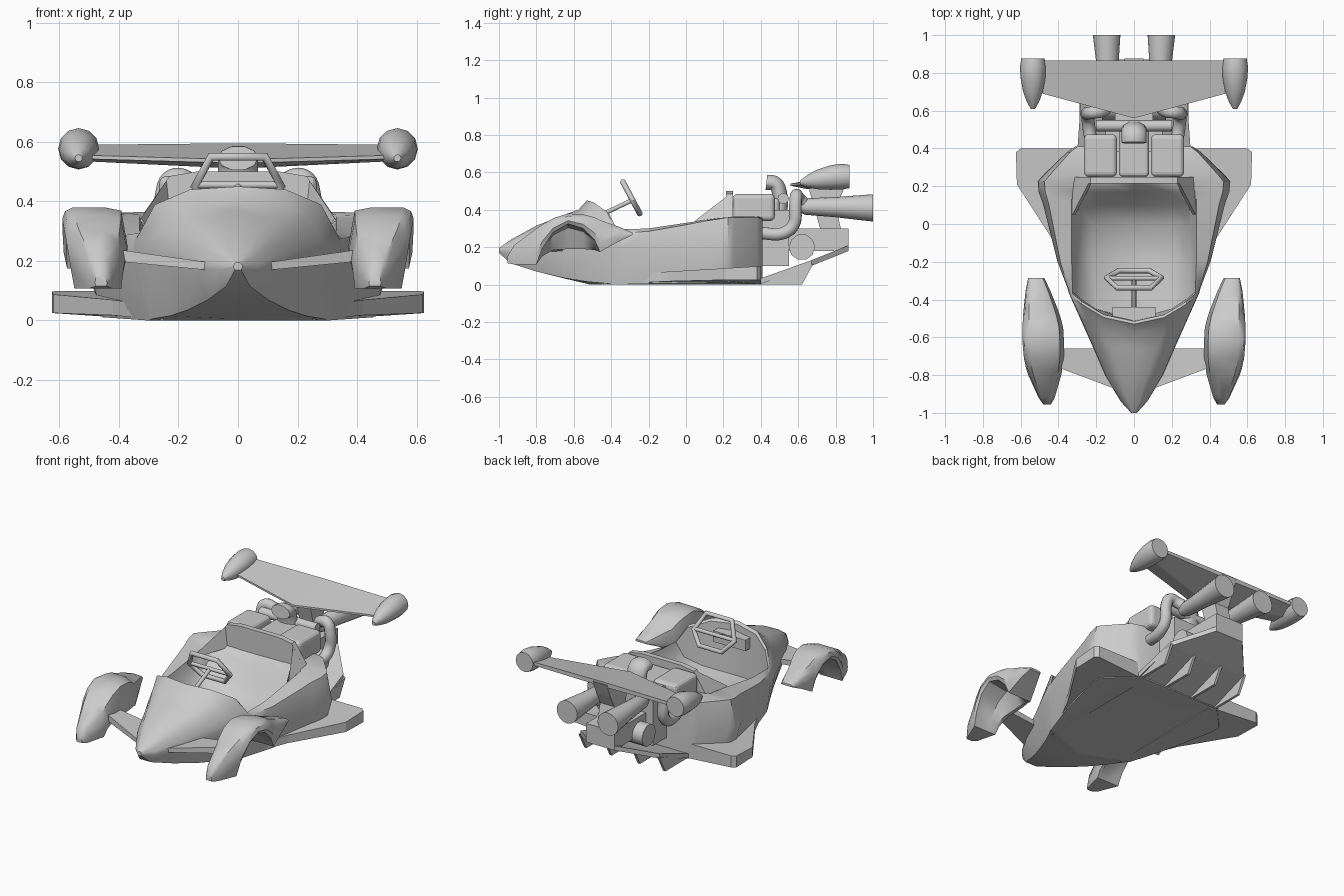
import bpy, bmesh, math

old = bpy.data.objects.get("Cube")
if old:
    bpy.data.objects.remove(old)

grey = bpy.data.materials.new("light_grey")
grey.use_nodes = True
grey.diffuse_color = (0.6, 0.6, 0.6, 1)
grey.node_tree.nodes["Principled BSDF"].inputs["Base Color"].default_value = (0.6, 0.6, 0.6, 1)


def finish(name, bm, smooth=30):
    bmesh.ops.remove_doubles(bm, verts=bm.verts, dist=0.0005)
    bmesh.ops.recalc_face_normals(bm, faces=bm.faces)
    mesh = bpy.data.meshes.new(name)
    bm.to_mesh(mesh)
    bm.free()
    mesh.materials.append(grey)
    obj = bpy.data.objects.new(name, mesh)
    bpy.context.collection.objects.link(obj)
    bpy.ops.object.select_all(action="DESELECT")
    obj.select_set(True)
    bpy.context.view_layer.objects.active = obj
    if smooth:
        bpy.ops.object.shade_smooth_by_angle(angle=math.radians(smooth))
    return obj


def loft(name, rings, smooth=30):
    """Skin closed rings of equal length and cap both ends."""
    bm = bmesh.new()
    rows = [[bm.verts.new(p) for p in ring] for ring in rings]
    n = len(rows[0])
    for a, b in zip(rows, rows[1:]):
        for i in range(n):
            j = (i + 1) % n
            bm.faces.new((a[i], a[j], b[j], b[i]))
    bm.faces.new(rows[0])
    bm.faces.new(rows[-1])
    return finish(name, bm, smooth)


def plate(name, outline, x0, x1):
    """Side outline of (y, z) points, extruded across x."""
    return loft(name, [[(x, y, z) for y, z in outline] for x in (x0, x1)], 0)


def block(name, x, y, z, bevel=0.0):
    obj = plate(name, [(y[0], z[0]), (y[1], z[0]), (y[1], z[1]), (y[0], z[1])], *x)
    if bevel:
        mod = obj.modifiers.new("rounding", "BEVEL")
        mod.width, mod.segments = bevel, 3


def turned(name, axis_points, sides=16):
    """Round body along a path of (centre, radius), facing +y."""
    turn = [2 * math.pi * i / sides for i in range(sides)]
    loft(name, [[(c[0] + r * math.cos(t), c[1], c[2] + r * math.sin(t)) for t in turn]
                for c, r in axis_points], 40)


def tube(name, points, radius, closed=False, curved=True):
    data = bpy.data.curves.new(name, "CURVE")
    data.dimensions = "3D"
    data.bevel_depth, data.bevel_resolution, data.use_fill_caps = radius, 3, True
    spline = data.splines.new("BEZIER")
    spline.bezier_points.add(len(points) - 1)
    for bp, p in zip(spline.bezier_points, points):
        bp.co = p
        bp.handle_left_type = bp.handle_right_type = "AUTO" if curved else "VECTOR"
    spline.use_cyclic_u = closed
    spline.resolution_u = 6 if curved else 1
    temp = bpy.data.objects.new(name + "_path", data)
    bpy.context.collection.objects.link(temp)
    bpy.context.view_layer.update()
    mesh = bpy.data.meshes.new_from_object(temp.evaluated_get(bpy.context.evaluated_depsgraph_get()))
    bm = bmesh.new()
    bm.from_mesh(mesh)
    bpy.data.objects.remove(temp)
    bpy.data.meshes.remove(mesh)
    return finish(name, bm, 50)


# Body shell: y, bottom x z, side x z, shoulder z, rim x z, inner x z, centre z, bow
nose = [
    (-1.0, .01, .17, .015, .18, .185, .012, .19, .006, .195, .195, 0),
    (-.94, .04, .115, .07, .17, .19, .055, .21, .03, .23, .238, 0),
    (-.8, .10, .07, .155, .18, .22, .13, .25, .07, .30, .315, 0),
    (-.66, .17, .035, .22, .19, .24, .20, .27, .12, .345, .37, .03),
    (-.575, .23, .015, .285, .2, .26, .27, .285, .17, .385, .40, .10),
    (-.53, .29, .005, .345, .2, .27, .33, .295, .16, .44, .45, .15),
]
cockpit = [
    (-.515, .3, 0, .35, .2, .27, .325, .295, .16, .425, .435, .15),
    (-.505, .305, 0, .355, .2, .275, .325, .295, .2, .14, .11, .15),
    (-.2, .365, 0, .405, .2, .285, .33, .30, .22, .11, .08, 0),
    (0, .415, 0, .455, .19, .32, .33, .33, .22, .125, .10, 0),
    (.1, .44, 0, .48, .19, .34, .33, .345, .21, .21, .185, 0),
    (.17, .455, 0, .505, .19, .35, .33, .355, .19, .31, .30, 0),
    (.225, .455, 0, .51, .19, .36, .33, .36, .16, .36, .36, 0),
    (.255, .435, 0, .485, .19, .36, .31, .365, .16, .36, .36, 0),
    (.38, .32, 0, .355, .2, .36, .27, .365, .16, .36, .36, 0),
    (.41, .28, 0, .31, .2, .35, .26, .355, .16, .35, .35, 0),
]


def body_ring(s):
    y, xb, zb, xs, zs, zh, xr, zr, xi, zi, zc, bow = s
    half = [(0, zb), (xb, zb + .07 * max(0, xb - .3)), (xs, zs), (.8 * xs + .2 * xr, zh), (xr, zr),
            (.7 * xr + .3 * xi, .35 * zr + .65 * zi), (xi, zi), (0, zc)]
    ring = half + [(-x, z) for x, z in half[-2:0:-1]]
    return [(x, y + bow * (x / .33) ** 2, z) for x, z in ring]


loft("body_shell", [body_ring(s) for s in nose + cockpit], 40)

# Wall behind the seat
wall = [(.33, .34), (.23, .485), (.14, .5), (-.14, .5), (-.23, .485), (-.33, .34)]
loft("seat_back_wall", [[(x, y, z) for x, z in wall] for y in (.215, .25)])

# Instrument box and steering
block("instrument_box", (-.115, .115), (-.53, -.44), (.32, .39))
tube("steering_column", [(0, -.46, .37), (0, -.29, .45)], .012, curved=False)
rim = [(.09, .1), (.145, -.01), (.08, -.09), (-.08, -.09), (-.145, -.01), (-.09, .1)]
tube("steering_wheel", [(x, -.29 - .48 * h, .46 + .9 * h) for x, h in rim], .015, True, False)
tube("steering_crossbar", [(-.14, -.287, .455), (.14, -.287, .455)], .012, curved=False)

# Engine, gearbox and wing mount
block("engine_block", (-.15, .15), (.38, .55), (.1, .4))
block("engine_centre", (-.08, .08), (.25, .5), (.34, .46), .02)
block("gearbox", (-.1, .1), (.4, .87), (.18, .3))
plate("wing_mount", [(.72, .29), (.83, .29), (.8, .42), (.84, .5), (.875, .585), (.66, .55), (.66, .5)], -.05, .05)
tube("axle_stub", [(-.17, .62, .2), (.17, .62, .2)], .07, curved=False)
tube("cross_pipe", [(-.2, .52, .46), (.2, .52, .46)], .03, curved=False)

# Flattened air intake
intake = tube("air_intake", [(0, .43, .545), (0, .475, .54), (0, .5, .49), (0, .5, .35)], .042)
for v in intake.data.vertices:
    v.co.x *= 1.6

# Rear diffuser ramp and fins
loft("diffuser_ramp", [[(-w, y, z), (w, y, z), (w, y, z + .03), (-w, y, z + .03)]
                       for y, w, z in ((.39, .3, 0), (.67, .28, .1), (.87, .1, .18))], 0)
for i, x in enumerate((-.28, -.1, .1, .28)):
    plate(f"diffuser_fin_{i + 1}", [(.38, 0), (.62, 0), (.68, .11), (.38, .02)], x - .008, x + .008)

# Rear wing: x, front y, front z, back z, thickness
wing = [(-.52, .7, .555, .59, .02), (0, .56, .54, .595, .03), (.52, .7, .555, .59, .02)]
loft("rear_wing", [[(x, f, a), (x, .865, b), (x, .865, b - t), (x, f + .09, a - t), (x, f, a - .012)]
                   for x, f, a, b, t in wing], 0)

# Front fender, closed on its inner side: y, outer x, inner x, top z, arch z, inner wall z
fender = [
    (-.955, .48, .44, .15, .115, .115), (-.92, .505, .42, .21, .108, .108),
    (-.8, .56, .385, .30, .108, .108), (-.77, .57, .38, .32, .19, .15),
    (-.71, .583, .372, .355, .28, .185), (-.63, .59, .37, .38, .325, .19),
    (-.55, .59, .375, .375, .30, .19), (-.49, .588, .39, .36, .24, .185),
    (-.46, .585, .4, .345, .175, .175), (-.36, .575, .44, .31, .23, .23),
    (-.285, .56, .475, .278, .265, .265),
]
pod = [(.25, -.45), (.42, -.1), (.62, .21), (.625, .38), (.6, .4), (.25, .4)]
canard = [(.08, -.88), (.4, -.76), (.4, -.66), (.16, -.66)]

for side, s in (("left", 1), ("right", -1)):
    rings = []
    for y, o, i, t, b, skirt in fender:
        w, h = o - i, t - b
        rings.append([(s * x, y, z) for x, z in (
            (i + .14 * w, skirt), (i + .35 * w, .85 * b + .15 * skirt), (o - .06 * w, b),
            (o, b + .3 * h), (o - .04 * w, b + .75 * h), (o - .16 * w, t),
            (i + .35 * w, t - .01 * h), (i + .1 * w, b + .8 * h), (i, .7 * skirt + .3 * t), (i + .04 * w, skirt))])
    loft(f"{side}_front_fender", rings, 40)

    # Fairing rising from the cockpit rim to the seat wall
    loft(f"{side}_cockpit_fairing", [[(s * x, y, z) for x, z in tri] for y, tri in (
        (.05, [(.33, .335), (.325, .343), (.31, .32)]), (.235, [(.33, .34), (.23, .485), (.215, .34)]))])

    # Floor pod and front canard
    loft(f"{side}_floor_pod", [[(s * x, y, .025 * (x > .3) * min(1, x / .6)) for x, y in pod],
                               [(s * x, y, .075 + .06 * y) for x, y in pod]], 0)
    loft(f"{side}_canard", [[(s * x, y, .17 + .12 * x + d * (.5 + x)) for x, y in canard]
                            for d in (-.022, .022)], 0)

    # Wing tip tank
    tank = [(.61, .545, .012), (.65, .553, .034), (.7, .562, .052), (.77, .572, .065),
            (.83, .577, .069), (.875, .578, .062)]
    turned(f"{side}_wing_tank", [((s * .535, y, z), r) for y, z, r in tank], 12)

    # Cylinder bank, exhaust pipe and nozzle
    block(f"{side}_cylinder_bank", (s * .09, s * .265), (.25, .475), (.34, .485), .025)
    tube(f"{side}_exhaust_pipe", [(s * .22, .4, .275), (s * .24, .52, .275), (s * .245, .575, .32), (s * .245, .585, .42),
                                  (s * .22, .59, .475), (s * .165, .6, .465), (s * .13, .64, .425)], .034)
    cone = [(.6, .03), (.64, .044), (.8, .054), (1.0, .073)]
    turned(f"{side}_exhaust_nozzle", [((s * (.115 + .03 * y), y, .43 - .02 * y), r) for y, r in cone])
